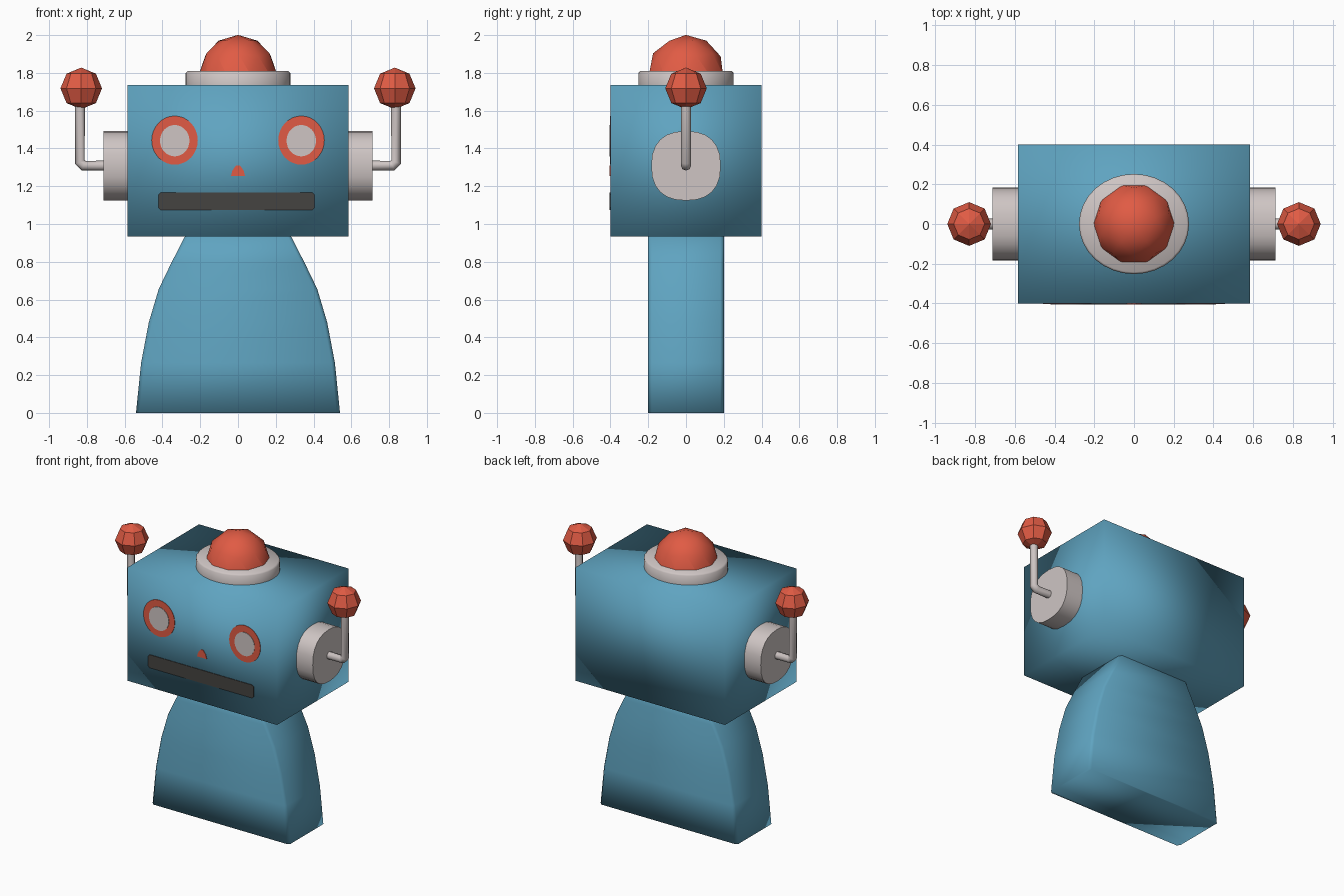
import bpy, bmesh
from math import cos, sin, pi, radians, copysign
from mathutils import Matrix, Vector

cube = bpy.data.objects.get("Cube")
if cube:
    bpy.data.objects.remove(cube, do_unlink=True)


def material(name, rgb):
    m = bpy.data.materials.new(name)
    m.use_nodes = True
    m.diffuse_color = (*rgb, 1)
    m.node_tree.nodes["Principled BSDF"].inputs["Base Color"].default_value = (*rgb, 1)
    return m


BLUE = material("blue paint", (0.115, 0.37, 0.53))
RED = material("red paint", (0.75, 0.105, 0.058))
GREY = material("pale grey", (0.62, 0.56, 0.55))
DARK = material("dark grey", (0.06, 0.057, 0.053))


def finish(name, bm, mat, smooth=None):
    """Turn a bmesh into an object; smooth is the sharp-edge angle, or None for flat."""
    bmesh.ops.recalc_face_normals(bm, faces=bm.faces)
    mesh = bpy.data.meshes.new(name)
    bm.to_mesh(mesh)
    bm.free()
    mesh.materials.append(mat)
    obj = bpy.data.objects.new(name, mesh)
    bpy.context.collection.objects.link(obj)
    if smooth == 180:
        mesh.polygons.foreach_set("use_smooth", [True] * len(mesh.polygons))
    elif smooth:
        bpy.ops.object.select_all(action="DESELECT")
        obj.select_set(True)
        bpy.context.view_layer.objects.active = obj
        bpy.ops.object.shade_smooth_by_angle(angle=radians(smooth))
    return obj


def loft(name, rings, mat, smooth=None):
    """Skin a stack of equal-length point rings and cap both ends."""
    bm = bmesh.new()
    loops = [[bm.verts.new(p) for p in ring] for ring in rings]
    n = len(loops[0])
    for a, b in zip(loops, loops[1:]):
        for i in range(n):
            j = (i + 1) % n
            bm.faces.new((a[i], a[j], b[j], b[i]))
    bm.faces.new(loops[0])
    bm.faces.new(loops[-1])
    return finish(name, bm, mat, smooth)


def oval(rx, ry, count=32, power=2):
    """Points of an ellipse, squarer for higher powers."""
    def axis(v, r):
        return copysign(abs(v) ** (2 / power), v) * r
    angles = [2 * pi * i / count for i in range(count)]
    return [(axis(cos(a), rx), axis(sin(a), ry)) for a in angles]


def chamfered(w, d, c):
    """Rectangle outline with cut corners."""
    return [(w - c, -d), (w, c - d), (w, d - c), (w - c, d),
            (c - w, d), (-w, d - c), (-w, c - d), (c - w, -d)]


def face_plate(name, outline, x, z, thick, mat):
    """Thin painted plate lying on the front of the head."""
    rings = [[(x + u, y, z + v) for u, v in outline] for y in (-0.398, -0.4 - thick)]
    return loft(name, rings, mat)


# Flared body
profile = [(0, 0.54), (0.265, 0.513), (0.48, 0.472), (0.655, 0.42),
           (0.79, 0.355), (0.94, 0.278)]
loft("body", [[(x, y, z) for x, y in chamfered(w, 0.2, 0.018)] for z, w in profile],
     BLUE, 180)

# Box head, shaded softly across its corners
corners = [(-0.585, -0.4), (0.585, -0.4), (0.585, 0.4), (-0.585, 0.4)]
loft("head", [[(x, y, z) for x, y in corners] for z in (0.935, 1.735)], BLUE, 180)

# Lamp base and dome on top
loft("lamp_base", [[(x, y, z) for x, y in oval(0.277 - c, 0.252 - c)]
                   for z, c in ((1.73, 0), (1.8, 0), (1.81, 0.01))], GREY, 50)
bm = bmesh.new()
bmesh.ops.create_icosphere(bm, subdivisions=2, radius=0.205,
                           matrix=Matrix.Rotation(pi / 2, 4, "Z"))
bmesh.ops.bisect_plane(bm, geom=bm.verts[:] + bm.edges[:] + bm.faces[:],
                       plane_co=(0, 0, 0), plane_no=(0, 0, 1), clear_inner=True)
bmesh.ops.translate(bm, verts=bm.verts, vec=Vector((0, 0, 1.796)))
finish("lamp_dome", bm, RED, 30)

# Ears, bent antennas and ball tips
for side, label in ((1, "left"), (-1, "right")):
    outline = oval(0.184, 0.184, 24, 2.4)
    loft(label + "_ear", [[(side * x, y, 1.308 + z) for y, z in outline]
                          for x in (0.57, 0.713)], GREY, 40)

    curve = bpy.data.curves.new(label + "_antenna", "CURVE")
    curve.dimensions = "3D"
    curve.bevel_depth = 0.027
    curve.bevel_resolution = 2
    curve.use_fill_caps = True
    path = [(0.68, 1.309), (0.818, 1.309), (0.837, 1.328), (0.837, 1.7)]
    spline = curve.splines.new("POLY")
    spline.points.add(len(path) - 1)
    for point, (x, z) in zip(spline.points, path):
        point.co = (side * x, 0, z, 1)
    curve.materials.append(GREY)
    rod = bpy.data.objects.new(label + "_antenna", curve)
    bpy.context.collection.objects.link(rod)

    bm = bmesh.new()
    bmesh.ops.create_uvsphere(bm, u_segments=8, v_segments=4, radius=0.11,
                              matrix=Matrix.Translation((side * 0.83, 0, 1.718)))
    finish(label + "_antenna_ball", bm, RED)

    # Eye: red rim with a pale centre
    face_plate(label + "_eye_rim", oval(0.122, 0.129), side * 0.335, 1.443, 0.003, RED)
    face_plate(label + "_eye", oval(0.078, 0.083), side * 0.335, 1.441, 0.006, GREY)

# Nose and mouth
nose = [(-0.037, 0), (0.037, 0), (0.03, 0.028), (0.01, 0.056), (-0.01, 0.056), (-0.03, 0.028)]
face_plate("nose", nose, 0, 1.255, 0.004, RED)
face_plate("mouth", chamfered(0.413, 0.046, 0.012), -0.008, 1.121, 0.004, DARK)
